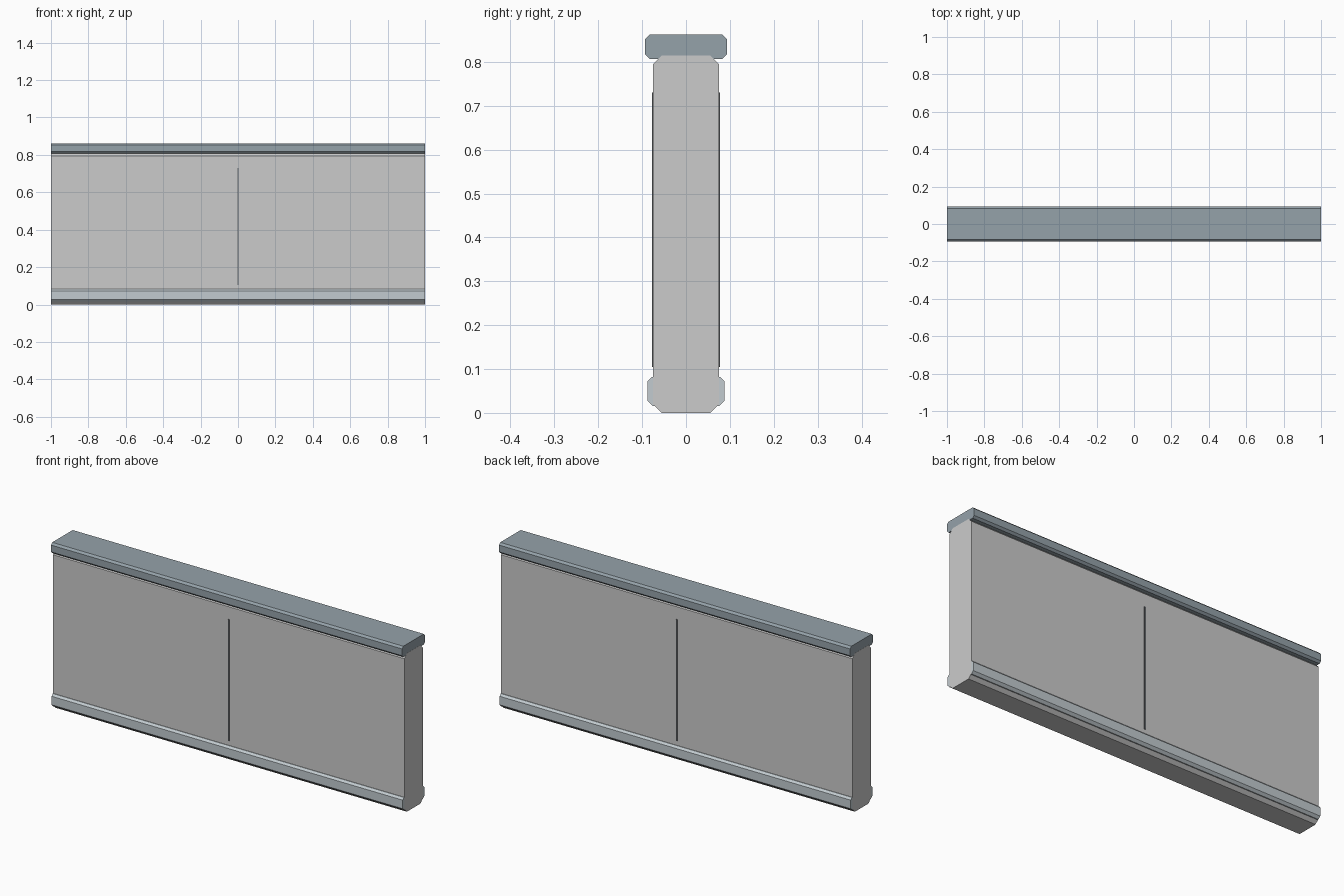
import bpy, bmesh

if "Cube" in bpy.data.objects:
    bpy.data.objects.remove(bpy.data.objects["Cube"])


def material(name, rgb):
    m = bpy.data.materials.new(name)
    m.diffuse_color = (*rgb, 1)
    m.use_nodes = True
    m.node_tree.nodes["Principled BSDF"].inputs["Base Color"].default_value = m.diffuse_color
    return m


def bar(name, half_len, half_w, z0, z1, chamfer_low=0, chamfer_high=0, mat=None, y=0):
    """Extrude a chamfered rectangular y-z profile along x."""
    a, b = chamfer_low, chamfer_high
    half = [(half_w - a, z0), (half_w, z0 + a), (half_w, z1 - b), (half_w - b, z1)]
    if not a:
        half.pop(0)
    if not b:
        half.pop()
    profile = half + [(-py, pz) for py, pz in reversed(half)]
    bm = bmesh.new()
    face = bm.faces.new([bm.verts.new((-half_len, y + py, pz)) for py, pz in profile])
    ext = bmesh.ops.extrude_face_region(bm, geom=[face], use_keep_orig=True)
    verts = [e for e in ext["geom"] if isinstance(e, bmesh.types.BMVert)]
    bmesh.ops.translate(bm, verts=verts, vec=(2 * half_len, 0, 0))
    bmesh.ops.recalc_face_normals(bm, faces=bm.faces)
    mesh = bpy.data.meshes.new(name)
    bm.to_mesh(mesh)
    bm.free()
    obj = bpy.data.objects.new(name, mesh)
    bpy.context.collection.objects.link(obj)
    if mat:
        mesh.materials.append(mat)
    return obj


slate = material("slate", (0.30, 0.36, 0.40))
pale_slate = material("pale_slate", (0.54, 0.60, 0.63))
dark = material("dark", (0.12, 0.13, 0.14))

# Main wall slab
bar("wall_panel", 1.0, 0.075, 0.0, 0.815, 0.02, 0.02)

# Top cap and base skirting, a hair shorter so the slab's ends stay clean
bar("top_cap", 0.9995, 0.093, 0.807, 0.862, 0.01, 0.01, slate)
bar("base_skirting", 0.9995, 0.088, 0.016, 0.082, 0.012, 0.01, pale_slate)

# Thin vertical seam on each face
for side, y in (("front", -0.075), ("back", 0.075)):
    bar(f"{side}_seam", 0.004, 0.002, 0.105, 0.73, mat=dark, y=y)
